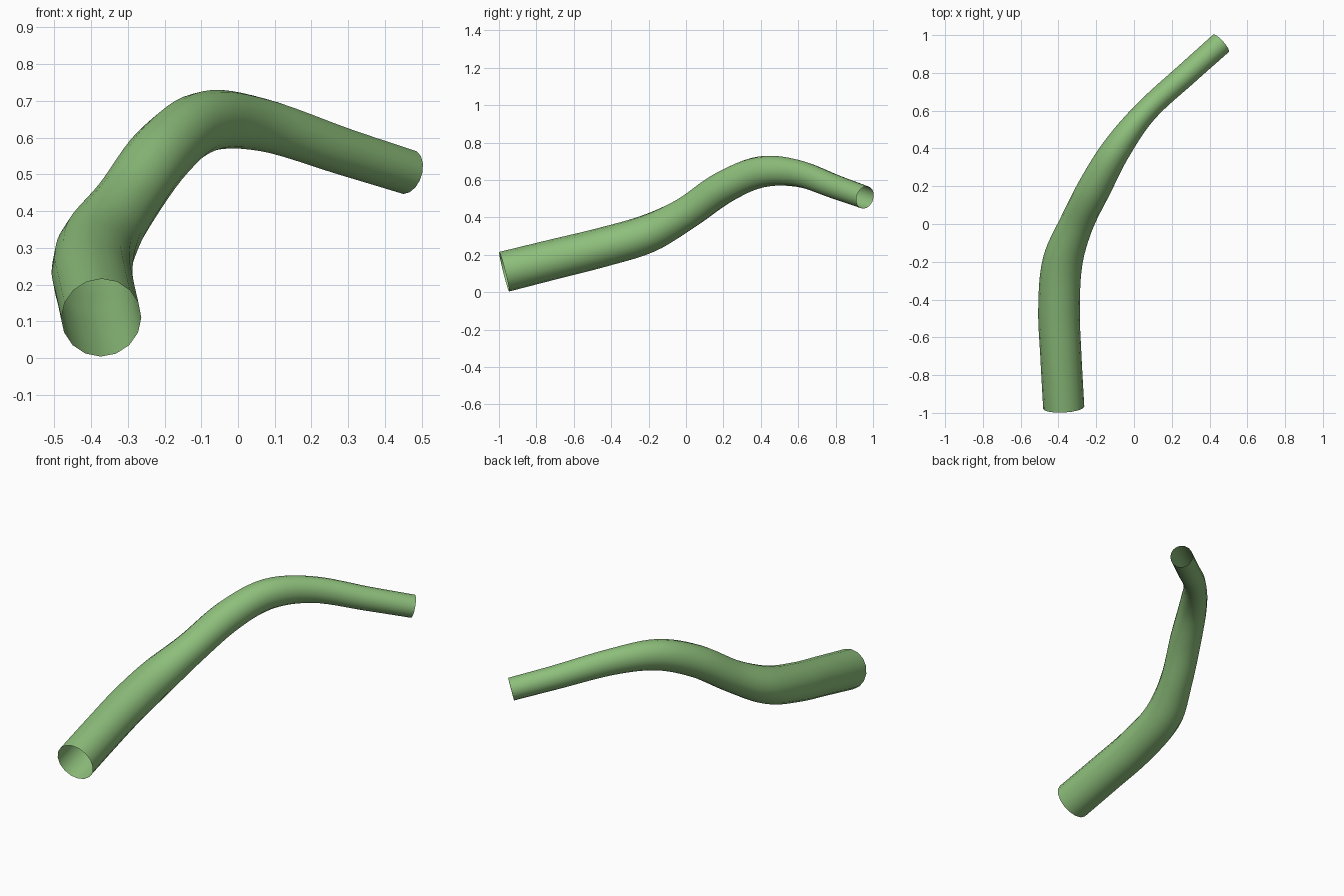
import bpy, bmesh, math
from mathutils import Vector

cube = bpy.data.objects.get("Cube")
if cube:
    bpy.data.objects.remove(cube, do_unlink=True)

# Material
mat = bpy.data.materials.new("leaf_green")
mat.use_nodes = True
COLOUR = (0.27, 0.52, 0.20, 1.0)
mat.diffuse_color = COLOUR
mat.node_tree.nodes["Principled BSDF"].inputs["Base Color"].default_value = COLOUR

# Centre line stations: y, x, z, sideways radius, upright radius
STATIONS = [
    (-0.972, -0.372, 0.110, 0.109, 0.109),
    (-0.70, -0.387, 0.178, 0.109, 0.107),
    (-0.45, -0.397, 0.240, 0.110, 0.105),
    (-0.20, -0.378, 0.315, 0.106, 0.102),
    (0.00, -0.305, 0.422, 0.090, 0.089),
    (0.20, -0.205, 0.560, 0.088, 0.088),
    (0.40, -0.090, 0.643, 0.077, 0.084),
    (0.60, 0.066, 0.635, 0.062, 0.072),
    (0.80, 0.285, 0.563, 0.061, 0.065),
    (0.957, 0.461, 0.507, 0.062, 0.062),
]
SIDES, STEPS = 16, 6


def slope(i, k):
    """Rate of change of column k along y at station i."""
    a, b = STATIONS[max(i - 1, 0)], STATIONS[min(i + 1, len(STATIONS) - 1)]
    return (b[k] - a[k]) / (b[0] - a[0])


def sample(i, t):
    """Smooth values of all columns between station i and the next."""
    a, b = STATIONS[i], STATIONS[i + 1]
    h = b[0] - a[0]
    out = [a[0] + h * t]
    for k in range(1, 5):
        out.append((2*t**3 - 3*t**2 + 1) * a[k] + (t**3 - 2*t**2 + t) * h * slope(i, k)
                   + (3*t**2 - 2*t**3) * b[k] + (t**3 - t**2) * h * slope(i + 1, k))
    return out


rows = [sample(i, s / STEPS) for i in range(len(STATIONS) - 1) for s in range(STEPS)]
rows.append(sample(len(STATIONS) - 2, 1.0))
centres = [Vector((x, y, z)) for y, x, z, _, _ in rows]

# Open tapering tube swept along the centre line
bm = bmesh.new()
rings = []
for i, c in enumerate(centres):
    tangent = (centres[min(i + 1, len(centres) - 1)] - centres[max(i - 1, 0)]).normalized()
    side = tangent.cross(Vector((0, 0, 1))).normalized()
    up = side.cross(tangent)
    rs, ru = rows[i][3:]
    angles = [2 * math.pi * n / SIDES for n in range(SIDES)]
    rings.append([bm.verts.new(c + side * rs * math.cos(a) + up * ru * math.sin(a))
                  for a in angles])
for r0, r1 in zip(rings, rings[1:]):
    for n in range(SIDES):
        m = (n + 1) % SIDES
        face = bm.faces.new((r0[m], r0[n], r1[n], r1[m]))
        face.smooth = True
bm.normal_update()
# Make sure the skin faces outward
f = bm.faces[:][0]
if f.normal.dot(f.calc_center_median() - centres[0]) < 0:
    bmesh.ops.reverse_faces(bm, faces=bm.faces[:])

mesh = bpy.data.meshes.new("curved_stem")
bm.to_mesh(mesh)
bm.free()
mesh.materials.append(mat)
stem = bpy.data.objects.new("curved_stem", mesh)
bpy.context.collection.objects.link(stem)
